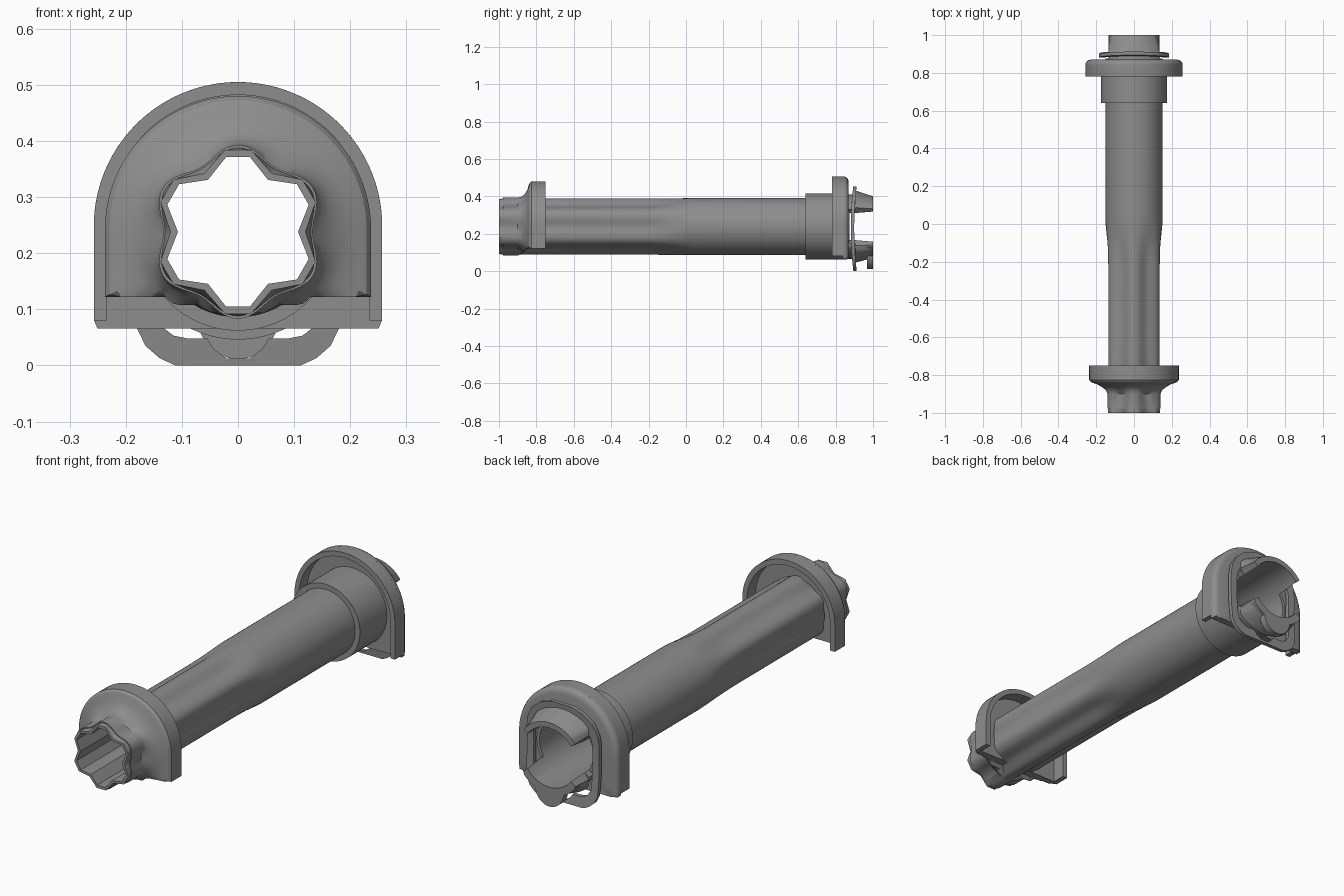
import bpy, bmesh
from math import sin, cos, radians, pi

if "Cube" in bpy.data.objects:
    bpy.data.objects.remove(bpy.data.objects["Cube"])

C = 0.238          # height of the tube axis
N = 120            # samples around the axis

grey = bpy.data.materials.new("dark_grey")
grey.diffuse_color = (0.27, 0.27, 0.27, 1)
grey.use_nodes = True
grey.node_tree.nodes["Principled BSDF"].inputs["Base Color"].default_value = grey.diffuse_color


def loft(name, rings, wrap=False, caps=False):
    """Skin closed loops of equal length; wrap joins last to first."""
    bm = bmesh.new()
    vs = [[bm.verts.new(p) for p in r] for r in rings]
    n = len(rings[0])
    for k in range(len(vs) - (0 if wrap else 1)):
        a, b = vs[k], vs[(k + 1) % len(vs)]
        for i in range(n):
            j = (i + 1) % n
            bm.faces.new((a[i], a[j], b[j], b[i]))
    if caps:
        bm.faces.new(vs[0])
        bm.faces.new(vs[-1])
    bmesh.ops.recalc_face_normals(bm, faces=bm.faces)
    me = bpy.data.meshes.new(name)
    bm.to_mesh(me)
    bm.free()
    me.materials.append(grey)
    ob = bpy.data.objects.new(name, me)
    bpy.context.collection.objects.link(ob)
    bpy.ops.object.select_all(action='DESELECT')
    ob.select_set(True)
    bpy.context.view_layer.objects.active = ob
    bpy.ops.object.shade_smooth_by_angle(angle=radians(30))
    return ob


def circle(r):
    return lambda a: r


def lobed(r1, r2):
    """Six flat-topped lobes of radius r1 with sharp valleys of radius r2."""
    def f(a):
        d = abs((a - 90 + 30) % 60 - 30)
        if d <= 9:
            return r1 * cos(radians(9)) / cos(radians(d))
        return r1 * r2 * sin(radians(21)) / (
            r1 * sin(radians(d - 9)) + r2 * sin(radians(30 - d)))
    return f


def wavy(r1, r2):
    """Six soft lobes."""
    return lambda a: (r1 + r2) / 2 + (r1 - r2) / 2 * cos(radians(6 * (a - 90)))


def dshape(w):
    """Half circle above, straight sides below."""
    return lambda a: w if a <= 180 else w / max(abs(cos(radians(a))), 0.1)


def mix(f, g, t):
    return lambda a: f(a) * (1 - t) + g(a) * t


wall = lobed(.143, .115)   # nothing cut flat may intrude into the bore


def ring(y, f, zmin=None, cz=C):
    pts = []
    for i in range(N):
        a = 360 * i / N
        r, s = f(a), sin(radians(a))
        if zmin is not None and s < 0:
            r = max(min(r, (cz - zmin) / -s), wall(a) + cz - C)
        pts.append((r * cos(radians(a)), y, cz + r * s))
    return pts


def prism(name, sections):
    """Extrude / taper xz outlines given as (y, outline)."""
    return loft(name, [[(x, y, z) for x, z in o] for y, o in sections], caps=True)


def u_outline(w, t, zb, cz):
    arc = lambda r: [(r * cos(pi * i / 40), cz + r * sin(pi * i / 40)) for i in range(41)]
    return [(w, zb)] + arc(w) + [(-w, zb), (t - w, zb)] + arc(w - t)[::-1] + [(w - t, zb)]


def sector(mid, half, r_in, r_out, n=30, xmax=.136):
    """Arc-shaped outline, flat-sided at xmax; r_out depends on angle offset."""
    def arc(f):
        res = []
        for i in range(n + 1):
            d = half * (2 * i / n - 1)
            a = radians(mid + d)
            x = max(-xmax, min(xmax, f(d) * cos(a)))
            res.append((x, C + f(d) * sin(a)))
        return res
    return arc(r_out) + arc(lambda d: r_in)[::-1]


# main tube: lobed at the front, easing into a round bore at the back
steps = [(-0.98, 0), (-0.6, 0), (-0.22, 0), (-0.18, .08), (-0.12, .3),
         (-0.06, .65), (0.0, .92), (0.04, 1), (0.35, 1), (0.875, 1)]
outer, inner = wavy(.15, .130), lobed(.135, .107)
loft("main_tube",
     [ring(-1, lobed(.148, .120))] +
     [ring(y, mix(outer, circle(.152), t)) for y, t in steps] +
     [ring(y, mix(inner, circle(.137), t)) for y, t in reversed(steps)] +
     [ring(-1, inner)], wrap=True)

# front mouth collar flaring out into the front flange
L, zc = wavy(.155, .133), .122
loft("front_flare", [
    ring(-.978, lobed(.14, .117)), ring(-.978, L), ring(-.90, L),
    ring(-.88, mix(L, circle(.163), .5), .093),
    ring(-.862, mix(L, circle(.178), .85), .108),
    ring(-.848, circle(.197), zc),
    ring(-.842, dshape(.215), zc, .243),
    ring(-.836, dshape(.229), zc, .243),
    ring(-.825, dshape(.237), zc, .243),
    ring(-.812, dshape(.237), zc, .243),
    ring(-.812, circle(.14), zc)])
prism("front_flange_rim", [(y, u_outline(.237, .024, zc, .243)) for y in (-.825, -.75)])

# stepped sleeve near the back
loft("rear_sleeve", [ring(.64, circle(.145)), ring(.64, circle(.176)),
                     ring(.86, circle(.176)), ring(.86, circle(.145))], wrap=True)

# back flange plate with rounded edge, and its forward-facing rim
rear = [(.838, .257), (.85, .257), (.86, .252), (.866, .244), (.87, .23)]
loft("rear_flange", [ring(.838, circle(.15), .066, .248)] +
     [ring(y, dshape(w), .066, .248) for y, w in rear] +
     [ring(.87, circle(.15), .066, .248)], wrap=True)
prism("rear_flange_rim", [(y, u_outline(.257, .023, .08, .248)) for y in (.78, .848)])

# bowed retaining clip around the rear jaws, notched at the bottom
half_out = [(.02, 0), (.045, 0), (.08, 0), (.112, 0), (.14, .013), (.165, .035),
            (.181, .068), (.185, .15), (.185, .23), (.185, .31), (.178, .35),
            (.155, .395), (.11, .432), (.05, .452)]
half_in = [(.02, .012), (.042, .028), (.055, .048), (.09, .048), (.115, .053),
           (.133, .067), (.146, .09), (.15, .15), (.15, .23), (.15, .30), (.144, .325),
           (.125, .36), (.09, .39), (.05, .405)]


def clip_ring(half, dy):
    loop = half + [(-x, z) for x, z in reversed(half)]
    return [(x, .895 + dy - .014 * (1 - ((z - .23) / .23) ** 2), z) for x, z in loop]


loft("retaining_clip", [clip_ring(half_out, 0), clip_ring(half_out, .018),
                        clip_ring(half_in, .018), clip_ring(half_in, 0)], wrap=True)

# two tapered jaws beyond the flange
for name, mid, r1 in (("upper_jaw", 90, .162), ("lower_jaw", 270, .167)):
    prism(name, [(.865, sector(mid, 58, .137, circle(.172))),
                 (.907, sector(mid, 58, .137, circle(.172))),
                 (.907, sector(mid, 58, .137, circle(.192))),
                 (1.0, sector(mid, 54, .137, circle(r1)))])


# hooked lip below the lower jaw
def lip(d):
    return .172 + .055 * max(0.0, cos(radians(d * 3.6))) ** .8 if abs(d) < 25 else .172


prism("lower_lip", [(y, sector(270, 50, .14, lip, 48)) for y in (.967, 1.0)])
